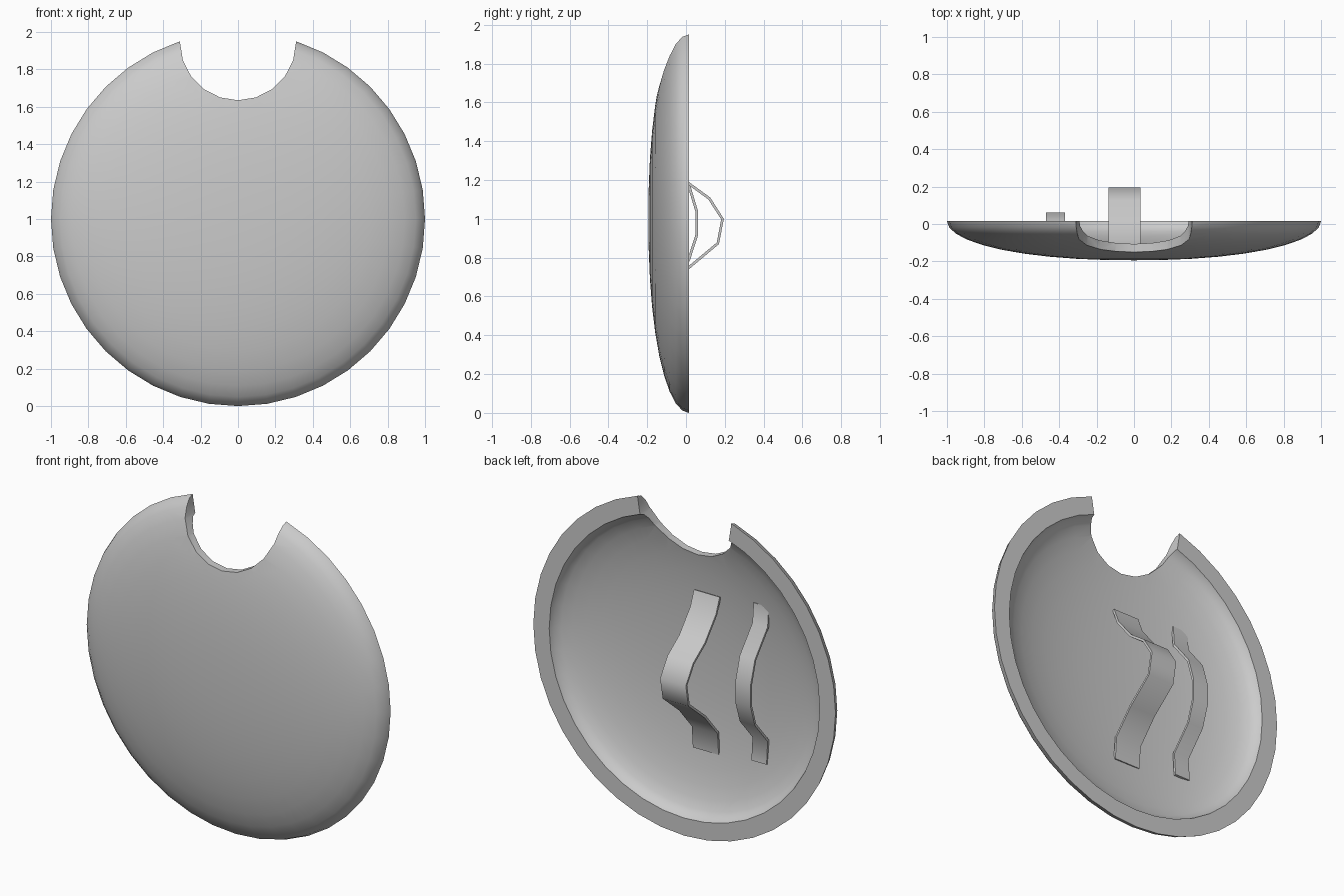
import bpy, bmesh, math
from mathutils import Matrix, Vector

cube = bpy.data.objects.get("Cube")
if cube:
    bpy.data.objects.remove(cube, do_unlink=True)

RIM_Y = 0.015
SEGMENTS = 40
RINGS = 10

grey = bpy.data.materials.new("plain grey")
grey.use_nodes = True
color = (0.6, 0.6, 0.6, 1)
grey.diffuse_color = color
grey.node_tree.nodes["Principled BSDF"].inputs["Base Color"].default_value = color


def make_object(name, bm):
    bmesh.ops.recalc_face_normals(bm, faces=bm.faces)
    mesh = bpy.data.meshes.new(name)
    bm.to_mesh(mesh)
    bm.free()
    mesh.materials.append(grey)
    obj = bpy.data.objects.new(name, mesh)
    bpy.context.collection.objects.link(obj)
    return obj


def select(obj):
    bpy.ops.object.select_all(action='DESELECT')
    obj.select_set(True)
    bpy.context.view_layer.objects.active = obj


def smooth(obj, degrees):
    select(obj)
    bpy.ops.object.shade_smooth_by_angle(angle=math.radians(degrees))


def bowl_profile(radius, depth):
    """Rim to centre, as (radius, y) pairs."""
    points = []
    for i in range(RINGS + 1):
        r = math.cos(i / RINGS * math.pi / 2)
        drop = math.sqrt(max(0, 1 - r ** 2.2))
        points.append((radius * r if i < RINGS else 0, RIM_Y - depth * drop))
    return points


# Shield body: outer and inner bowls joined by a flat rim, spun about y
profile = bowl_profile(1.0, 0.209)[::-1] + bowl_profile(0.895, 0.167)
bm = bmesh.new()
verts = [bm.verts.new((r, y, 1)) for r, y in profile]
edges = [bm.edges.new(pair) for pair in zip(verts, verts[1:])]
bmesh.ops.spin(bm, geom=verts + edges, cent=(0, 0, 1), axis=(0, 1, 0),
               angle=math.tau, steps=SEGMENTS, use_duplicate=False)
bmesh.ops.remove_doubles(bm, verts=bm.verts, dist=0.0005)
shield = make_object("shield_body", bm)

# Round notch in the top edge
bm = bmesh.new()
bmesh.ops.create_cone(bm, cap_ends=True, segments=20, radius1=0.31, radius2=0.31,
                      depth=1, matrix=Matrix.Translation((0, 0, 1.945))
                      @ Matrix.Rotation(math.pi / 2, 4, 'X'))
cutter = make_object("notch_cutter", bm)
cutter.hide_render = True
cut = shield.modifiers.new("notch", 'BOOLEAN')
cut.operation = 'DIFFERENCE'
cut.solver = 'EXACT'
cut.object = cutter
select(shield)
bpy.ops.object.modifier_apply(modifier=cut.name)
bpy.data.objects.remove(cutter, do_unlink=True)
smooth(shield, 30)


def strap(name, x0, x1, path, thickness=0.014):
    """Bent flat band following a (y, z) path from top to bottom."""
    points = [Vector(p) for p in path]
    bm = bmesh.new()
    rows = []
    for i, p in enumerate(points):
        ahead = points[min(i + 1, len(points) - 1)]
        behind = points[max(i - 1, 0)]
        along = (ahead - behind).normalized()
        inner = p + Vector((along.y, -along.x)) * thickness
        rows.append([bm.verts.new((x, q.x, q.y))
                     for x, q in ((x0, p), (x1, p), (x1, inner), (x0, inner))])
    for a, b in zip(rows, rows[1:]):
        for k in range(4):
            n = (k + 1) % 4
            bm.faces.new((a[k], a[n], b[n], b[k]))
    bm.faces.new(rows[0])
    bm.faces.new(rows[-1])
    smooth(make_object(name, bm), 60)


# Arm strap and hand grip on the back
strap("arm_strap", -0.135, 0.035,
      [(-0.125, 1.41), (-0.09, 1.32), (0.015, 1.19), (0.125, 1.11), (0.195, 1.0),
       (0.17, 0.87), (0.015, 0.74), (-0.105, 0.6), (-0.115, 0.47)])
strap("hand_grip", -0.47, -0.37,
      [(-0.11, 1.445), (-0.1, 1.33), (0.02, 1.18), (0.062, 1.04),
       (0.062, 0.915), (0.02, 0.785), (-0.1, 0.645), (-0.09, 0.51)])
